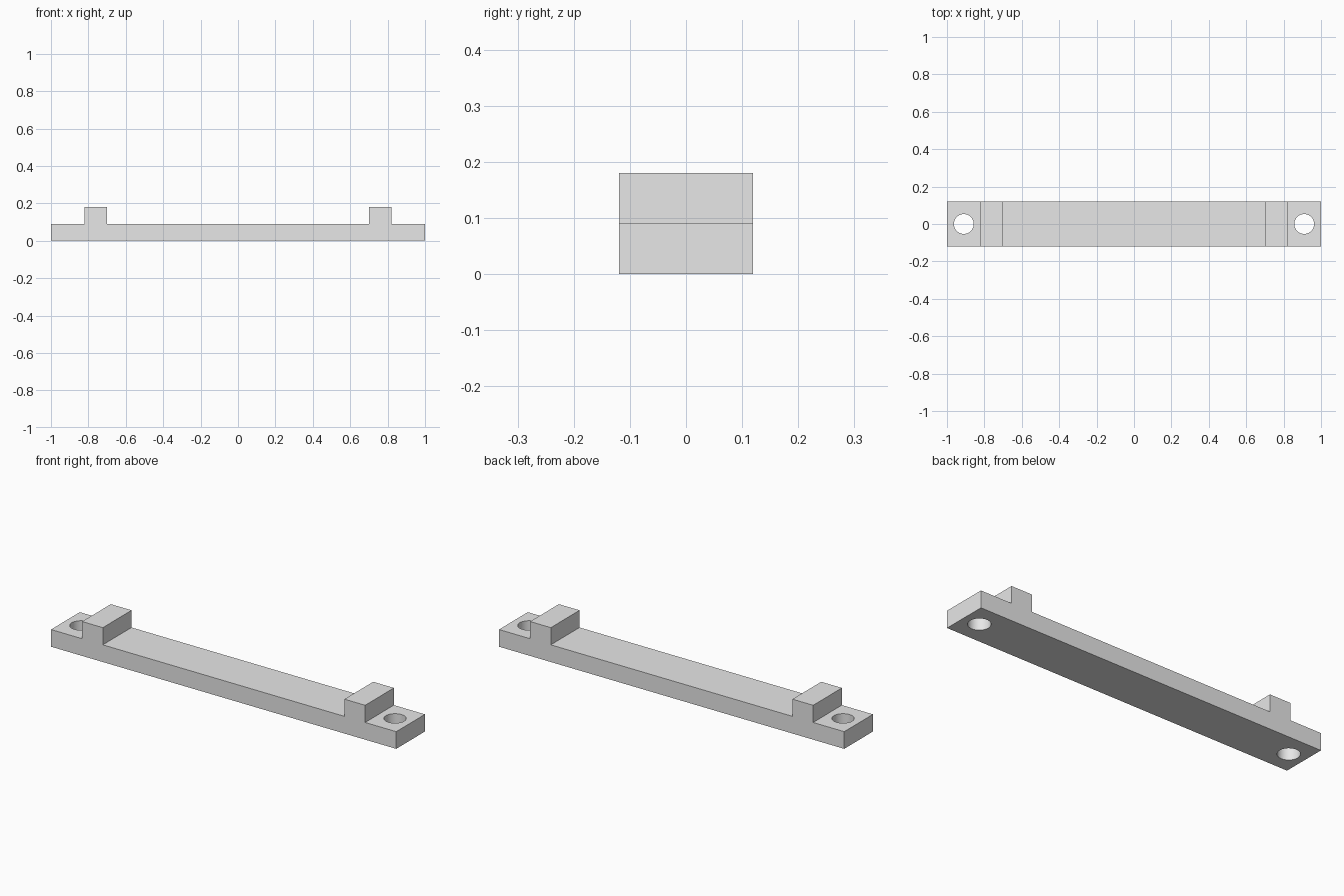
import bpy
import bmesh
import math

cube = bpy.data.objects.get("Cube")
if cube:
    bpy.data.objects.remove(cube, do_unlink=True)

DEPTH = 0.238
BASE_H, LUG_H = 0.09, 0.18
LUG_IN, LUG_OUT = 0.70, 0.82
HOLE_X, HOLE_R = 0.91, 0.053

grey = bpy.data.materials.new("light_grey")
grey.use_nodes = True
colour = (0.8, 0.8, 0.8, 1)
grey.diffuse_color = colour
grey.node_tree.nodes["Principled BSDF"].inputs["Base Color"].default_value = colour

# Bracket: stepped side profile, mirrored and extruded through the depth
half = [(1, 0), (1, BASE_H), (LUG_OUT, BASE_H), (LUG_OUT, LUG_H),
        (LUG_IN, LUG_H), (LUG_IN, BASE_H)]
profile = half + [(-x, z) for x, z in reversed(half)]
bm = bmesh.new()
face = bm.faces.new([bm.verts.new((x, -DEPTH / 2, z)) for x, z in profile])
ext = bmesh.ops.extrude_face_region(bm, geom=[face])
moved = [v for v in ext["geom"] if isinstance(v, bmesh.types.BMVert)]
bmesh.ops.translate(bm, verts=moved, vec=(0, DEPTH, 0))
bmesh.ops.recalc_face_normals(bm, faces=bm.faces[:])
mesh = bpy.data.meshes.new("mounting_bracket")
bm.to_mesh(mesh)
bm.free()
mesh.materials.append(grey)
bracket = bpy.data.objects.new("mounting_bracket", mesh)
bpy.context.collection.objects.link(bracket)

# Screw holes through both end tabs
cutters = []
for side, x in (("left", HOLE_X), ("right", -HOLE_X)):
    bpy.ops.mesh.primitive_cylinder_add(vertices=48, radius=HOLE_R, depth=0.4,
                                        location=(x, 0, BASE_H / 2))
    cutter = bpy.context.object
    cutter.name = side + "_hole_cutter"
    cutter.data.materials.append(grey)
    cutter.hide_render = True
    cutters.append(cutter)
    mod = bracket.modifiers.new(side + "_screw_hole", "BOOLEAN")
    mod.operation = "DIFFERENCE"
    mod.solver = "EXACT"
    mod.object = cutter

bpy.ops.object.select_all(action="DESELECT")
bracket.select_set(True)
bpy.context.view_layer.objects.active = bracket
for mod in list(bracket.modifiers):
    bpy.ops.object.modifier_apply(modifier=mod.name)
for cutter in cutters:
    bpy.data.objects.remove(cutter, do_unlink=True)

# Smooth hole walls, crisp edges
bpy.ops.object.shade_smooth_by_angle(angle=math.radians(30))
